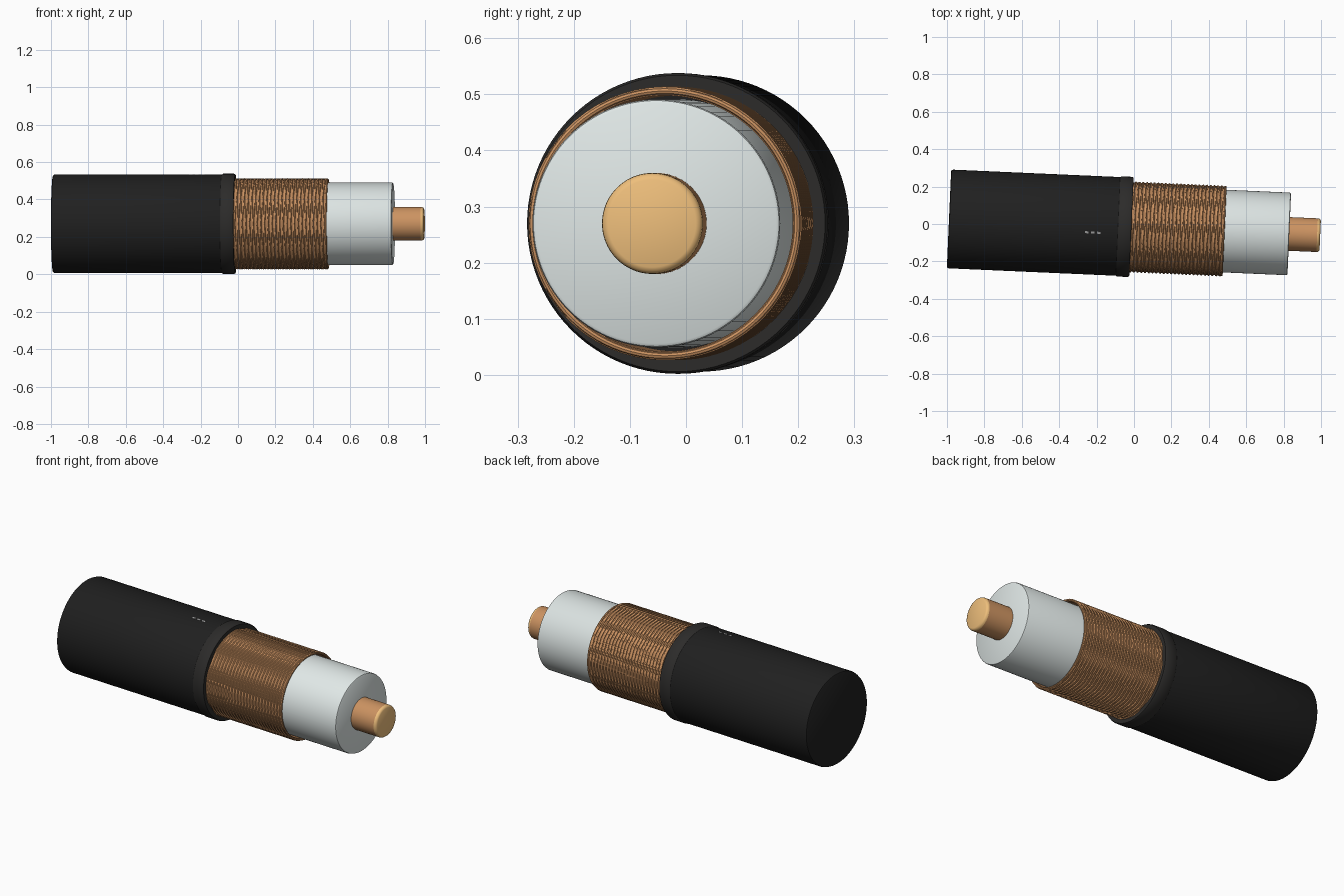
import bpy, bmesh, math
from mathutils import Matrix

if "Cube" in bpy.data.objects:
    bpy.data.objects.remove(bpy.data.objects["Cube"])

# whole cable lies along x, turned slightly about z
PLACE = Matrix.Translation((0, -0.0165, 0.27)) @ Matrix.Rotation(math.radians(-2.53), 4, 'Z')

def material(name, rgb):
    m = bpy.data.materials.new(name)
    m.diffuse_color = (*rgb, 1)
    m.use_nodes = True
    m.node_tree.nodes["Principled BSDF"].inputs["Base Color"].default_value = m.diffuse_color
    return m

RUBBER = material("black_rubber", (0.014, 0.014, 0.014))
RIM = material("dark_rubber", (0.025, 0.024, 0.023))
COPPER = material("copper", (0.60, 0.29, 0.12))
CUT = material("cut_copper", (0.86, 0.52, 0.20))
BRAID = material("braid_copper", (0.42, 0.20, 0.085))
PLASTIC = material("pale_plastic", (0.74, 0.80, 0.79))
PRINT = material("grey_print", (0.35, 0.35, 0.35))

def finish(bm, name, mat):
    bmesh.ops.recalc_face_normals(bm, faces=bm.faces[:])
    me = bpy.data.meshes.new(name)
    bm.to_mesh(me)
    bm.free()
    ob = bpy.data.objects.new(name, me)
    bpy.context.collection.objects.link(ob)
    me.materials.append(mat)
    ob.matrix_world = PLACE
    bpy.ops.object.select_all(action='DESELECT')
    ob.select_set(True)
    bpy.context.view_layer.objects.active = ob
    bpy.ops.object.shade_smooth_by_angle(angle=math.radians(35))
    return ob

def lathe(name, profile, mat, loop=False, n=96):
    """Spin (x, radius) points about the x axis; open profiles get end caps."""
    bm = bmesh.new()
    rings = [[bm.verts.new((x, r * math.cos(2 * math.pi * i / n), r * math.sin(2 * math.pi * i / n)))
              for i in range(n)] for x, r in profile]
    pairs = list(zip(rings, rings[1:])) + ([(rings[-1], rings[0])] if loop else [])
    for a, b in pairs:
        for i in range(n):
            j = (i + 1) % n
            bm.faces.new((a[i], a[j], b[j], b[i]))
    if not loop:
        bm.faces.new(rings[0])
        bm.faces.new(rings[-1])
    return finish(bm, name, mat)

# outer jacket and its raised lip
lathe("jacket", [(-0.99, 0.256), (-0.987, 0.261), (-0.98, 0.264), (-0.03, 0.264), (-0.018, 0.262)], RUBBER)
lathe("jacket_lip", [(-0.085, 0.255), (-0.085, 0.264), (-0.079, 0.268), (-0.022, 0.268),
                     (-0.014, 0.264), (-0.014, 0.235)], RIM, loop=True)

# braid: base sleeve, end ring and two sets of crossing strands
lathe("braid_sleeve", [(-0.03, 0.228), (-0.03, 0.238), (0.478, 0.238), (0.478, 0.228)], BRAID, loop=True)
lathe("braid_end_ring", [(0.479 + 0.006 * math.cos(a), 0.236 + 0.006 * math.sin(a))
                         for a in (k * math.pi / 4 for k in range(8))], COPPER, loop=True)

def strands(name, turn, starts=5, pitch=0.1, x0=-0.02, x1=0.478, r=0.239, wire=0.005, sides=5):
    bm = bmesh.new()
    steps = int((x1 - x0) / pitch * 64)
    for s in range(starts):
        prev = None
        for k in range(steps + 1):
            x = x0 + (x1 - x0) * k / steps
            a = turn * 2 * math.pi * ((x - x0) / pitch + s / starts)
            ring = []
            for q in range(sides):
                t = 2 * math.pi * q / sides
                rr = r + wire * math.sin(t)
                ring.append(bm.verts.new((x + wire * math.cos(t), rr * math.cos(a), rr * math.sin(a))))
            if prev:
                for q in range(sides):
                    w = (q + 1) % sides
                    bm.faces.new((prev[q], prev[w], ring[w], ring[q]))
            else:
                bm.faces.new(ring)
            prev = ring
        bm.faces.new(prev)
    finish(bm, name, COPPER)

strands("braid_strands_left", 1)
strands("braid_strands_right", -1)

# insulation
lathe("insulation", [(-0.03, 0.221), (0.822, 0.221), (0.828, 0.219), (0.831, 0.214)], PLASTIC)

# centre conductor with bright cut end
lathe("conductor", [(0.80, 0.09), (0.98, 0.09)], COPPER)
lathe("conductor_tip", [(0.98, 0.09), (0.987, 0.089), (0.993, 0.085), (0.9965, 0.078)], CUT)

# three small printed dashes on top of the jacket
for k in range(3):
    bm = bmesh.new()
    bmesh.ops.create_cube(bm, size=1, matrix=Matrix.Rotation(math.radians(8.4), 4, 'X')
                          @ Matrix.Translation((-0.252 + 0.033 * k, 0, 0.2635)) @ Matrix.Diagonal((0.019, 0.011, 0.003, 1)))
    finish(bm, "jacket_dash_%d" % (k + 1), PRINT)
